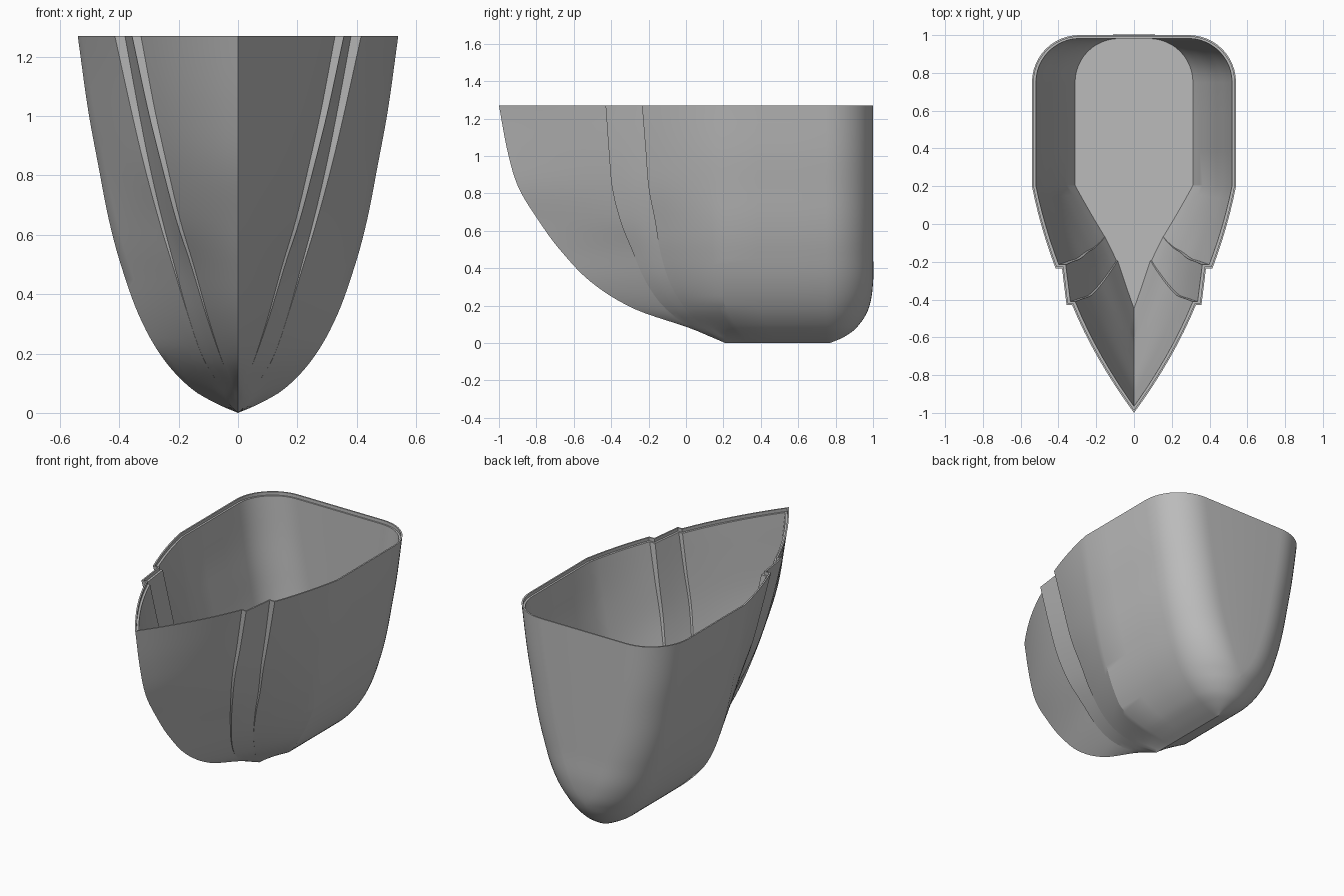
import bpy, bmesh, math
from mathutils import Vector

cube = bpy.data.objects.get("Cube")
if cube:
    bpy.data.objects.remove(cube, do_unlink=True)

TOP, FLOOR, WALL = 1.27, 0.32, 0.018
SHOULDER, CORNER = 0.2, 0.75

# Hull lines by height:
# z, stem y, half width, first step x and y, second step x and y, stern y
LINES = [
    (0, .21, 0, 0, .21, 0, .21, .77),
    (.03, .14, .07, .01, .15, .03, .17, .84),
    (.08, .02, .155, .017, .04, .055, .1, .91),
    (.18, -.27, .25, .055, -.105, .115, 0, .975),
    (.32, -.5, .33, .1, -.21, .165, -.085, 1),
    (.5, -.675, .395, .15, -.29, .215, -.14, 1),
    (.65, -.785, .435, .195, -.35, .255, -.165, 1),
    (.83, -.895, .47, .238, -.395, .297, -.2, 1),
    (1.02, -.953, .505, .28, -.412, .335, -.215, 1),
    (TOP, -1, .54, .327, -.43, .381, -.235, 1),
]


def slope(i, c):
    a, b = LINES[max(i - 1, 0)], LINES[min(i + 1, len(LINES) - 1)]
    return (b[c] - a[c]) / (b[0] - a[0])


def line_at(z, c):
    """Smooth interpolation of one hull line at height z."""
    i = max(k for k in range(len(LINES) - 1) if LINES[k][0] <= z)
    p, q = LINES[i], LINES[i + 1]
    h = q[0] - p[0]
    t = (z - p[0]) / h
    return ((1 + 2 * t) * (1 - t) ** 2 * p[c] + t * (1 - t) ** 2 * h * slope(i, c)
            + t * t * (3 - 2 * t) * q[c] + t * t * (t - 1) * h * slope(i + 1, c))


def span(a, b, n, bulge):
    """Points from a up to, not including, b, bowed outward in x."""
    for k in range(n):
        t = k / n
        p = a.lerp(b, t)
        yield Vector((p.x + bulge * t * (1 - t), p.y))


def ring(z):
    """Closed counter-clockwise plan outline of the hull at height z."""
    stem, wide, x1, y1, x2, y2, stern = (line_at(z, c) for c in range(1, 8))
    up = z / TOP
    d1 = .03 * max(up - .13, .05 * up) / .87
    d2 = .034 * max(up - .26, .05 * up) / .74
    side_y = SHOULDER + .15 * max(0, 1 - z / .23) ** 1.5
    bow, a, b = Vector((0, stem)), Vector((x1, y1)), Vector((x1 + d1, y1))
    c, d = Vector((x2, y2)), Vector((x2 + d2, y2))
    half = list(span(bow, a, 8, .28 * up * x1))
    half += [a] + list(span(b, c, 3, 0)) + [c]
    half += list(span(d, Vector((wide, side_y)), 6, .04 * up))
    half += list(span(Vector((wide, side_y)), Vector((wide, CORNER)), 3, 0))
    rx, ry = min(wide, .25), stern - CORNER
    for k in range(13):
        ang = math.pi / 2 * k / 12
        half.append(Vector((wide - rx + rx * math.cos(ang), CORNER + ry * math.sin(ang))))
    half.append(Vector((0, stern)))
    return half + [Vector((-p.x, p.y)) for p in half[-2:0:-1]]


def inset(points, dist):
    """Mitred inward offset of a closed outline."""
    out = []
    for i, p in enumerate(points):
        e = (p - points[i - 1]).normalized()
        f = (points[(i + 1) % len(points)] - p).normalized()
        n, m = Vector((-e.y, e.x)), Vector((-f.y, f.x))
        out.append(p + (n + m) * dist / max(1 + n.dot(m), .3))
    return out


# Outer skin, stepped rim, inner skin, in one run of outlines
outer_z = [TOP * (k / 44) ** 1.6 for k in range(44)] + [TOP]
inner_z = [TOP - .02 - (TOP - .02 - FLOOR) * k / 20 for k in range(21)]
layers = [(ring(z), z) for z in outer_z]
layers += [(inset(ring(TOP), WALL / 2), z) for z in (TOP, TOP - .02)]
layers += [(inset(ring(z), WALL), z) for z in inner_z]

bm = bmesh.new()
rows = [[bm.verts.new((p.x, p.y, z)) for p in pts] for pts, z in layers]
count = len(rows[0])
for low, high in zip(rows, rows[1:]):
    for i in range(count):
        j = (i + 1) % count
        bm.faces.new((low[i], low[j], high[j], high[i]))
bm.faces.new(rows[-1])  # inside floor
bmesh.ops.remove_doubles(bm, verts=bm.verts, dist=.0002)
bmesh.ops.dissolve_degenerate(bm, edges=bm.edges, dist=.0001)

mesh = bpy.data.meshes.new("hull")
bm.to_mesh(mesh)
bm.free()
hull = bpy.data.objects.new("hull", mesh)
bpy.context.collection.objects.link(hull)

# Plain grey
grey = bpy.data.materials.new("plain grey")
grey.use_nodes = True
color = (.5, .5, .5, 1)
grey.diffuse_color = color
grey.node_tree.nodes["Principled BSDF"].inputs["Base Color"].default_value = color
mesh.materials.append(grey)

bpy.ops.object.select_all(action='DESELECT')
hull.select_set(True)
bpy.context.view_layer.objects.active = hull
bpy.ops.object.shade_smooth_by_angle(angle=math.radians(25))
